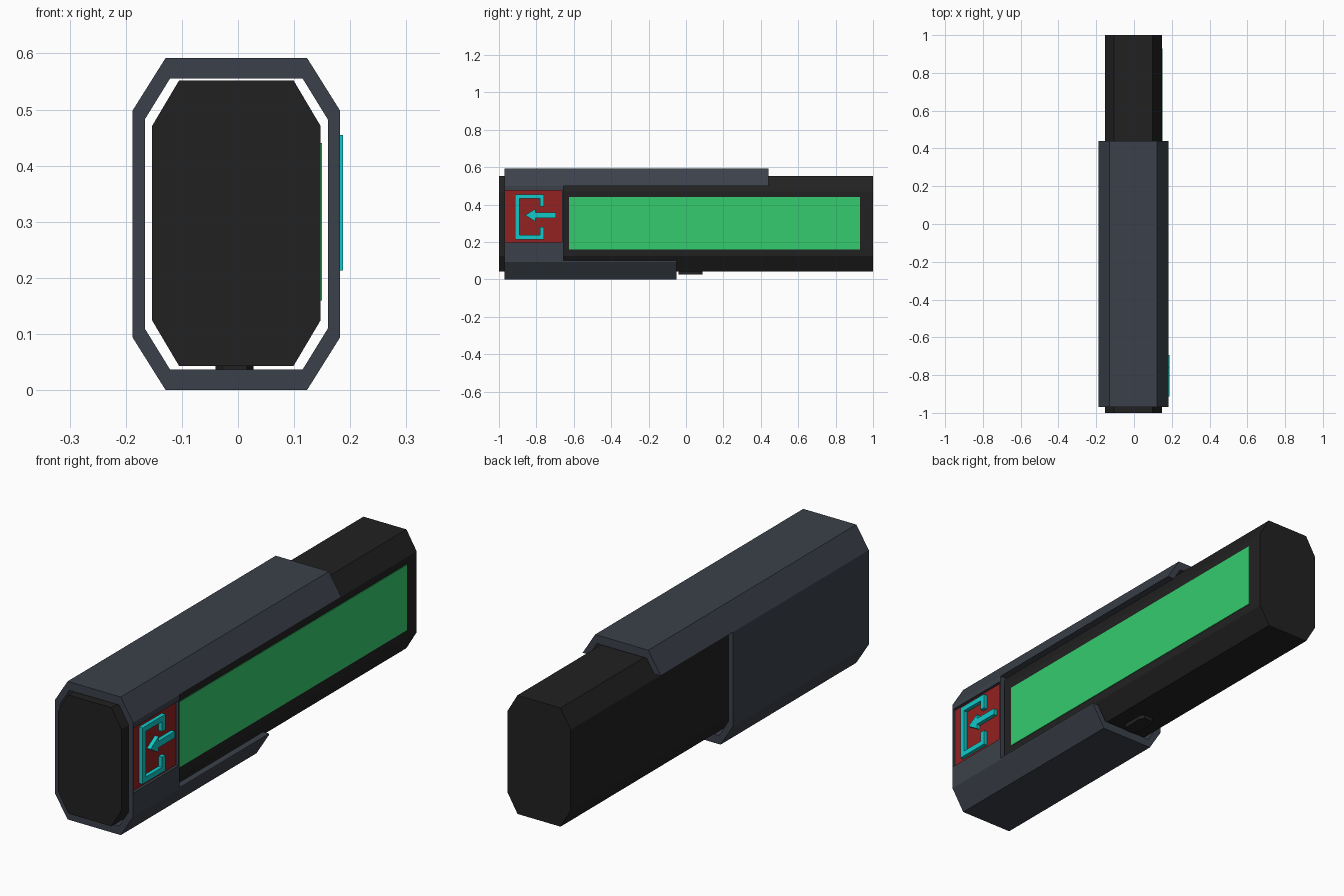
import bpy
import bmesh

default = bpy.data.objects.get("Cube")
if default:
    bpy.data.objects.remove(default, do_unlink=True)

CX = -0.003   # centre line of the body and sleeve


def material(name, rgb):
    m = bpy.data.materials.new(name)
    m.use_nodes = True
    m.diffuse_color = (*rgb, 1)
    m.node_tree.nodes["Principled BSDF"].inputs["Base Color"].default_value = (*rgb, 1)
    return m


BLACK = material("black plastic", (0.0155, 0.0155, 0.0155))
SLATE = material("slate metal", (0.044, 0.053, 0.07))
GREEN = material("green screen", (0.035, 0.6, 0.155))
RED = material("red plate", (0.29, 0.015, 0.015))
CYAN = material("cyan icon", (0.006, 0.58, 0.58))


def finish(name, bm, mat):
    bmesh.ops.recalc_face_normals(bm, faces=bm.faces[:])
    mesh = bpy.data.meshes.new(name)
    bm.to_mesh(mesh)
    bm.free()
    ob = bpy.data.objects.new(name, mesh)
    bpy.context.collection.objects.link(ob)
    if mat:
        mesh.materials.append(mat)
    return ob


def prism(name, points, depth, mat):
    """Closed outline of 3D points pushed along the depth vector."""
    bm = bmesh.new()
    face = bm.faces.new([bm.verts.new(p) for p in points])
    new = bmesh.ops.extrude_face_region(bm, geom=[face], use_keep_orig=True)["geom"]
    bmesh.ops.translate(bm, vec=depth,
                        verts=[v for v in new if isinstance(v, bmesh.types.BMVert)])
    return finish(name, bm, mat)


def box(name, x, y, z, mat=None):
    pts = [(x[0], y[0], z[0]), (x[0], y[1], z[0]), (x[0], y[1], z[1]), (x[0], y[0], z[1])]
    return prism(name, pts, (x[1] - x[0], 0, 0), mat)


def octagon(a, b, cut_a, cut_b):
    """Chamfered rectangle with half sizes a, b and chamfer sizes."""
    quarter = [(a, b - cut_b), (a - cut_a, b)]
    pts = quarter + [(-u, v) for u, v in reversed(quarter)]
    return pts + [(-u, -v) for u, v in pts]


# Inner body
section = octagon(0.15, 0.2545, 0.048, 0.081)
prism("body", [(CX + u, -1, 0.2975 + v) for u, v in section], (0, 2, 0), BLACK)

# Outer sleeve, an eight-sided tube
outer = octagon(0.185, 0.296, 0.059, 0.094)
inner = octagon(0.163, 0.2595, 0.045, 0.073)
bm = bmesh.new()
rings = [[bm.verts.new((CX + u, y, 0.296 + v)) for u, v in shape]
         for shape, y in ((outer, -0.97), (outer, 0.44), (inner, 0.44), (inner, -0.97))]
for r in range(4):
    p, q = rings[r], rings[(r + 1) % 4]
    for i in range(8):
        j = (i + 1) % 8
        bm.faces.new((p[i], p[j], q[j], q[i]))
sleeve = finish("sleeve", bm, SLATE)

# Openings in the sleeve: short lower half, screen window, icon pocket
cutters = [
    box("lower_cutter", (-0.4, 0.4), (-0.05, 0.6), (-0.1, 0.498)),
    box("window_cutter", (0.08, 0.4), (-0.655, 0.6), (0.1, 0.498)),
    box("pocket_cutter", (0.167, 0.4), (-0.967, -0.663), (0.196, 0.474)),
]
for cutter in cutters:
    cutter.hide_render = True
    cutter.hide_viewport = True
    mod = sleeve.modifiers.new(cutter.name, "BOOLEAN")
    mod.operation = "DIFFERENCE"
    mod.solver = "EXACT"
    mod.object = cutter

bpy.context.view_layer.update()
evaluated = sleeve.evaluated_get(bpy.context.evaluated_depsgraph_get())
cut_mesh = bpy.data.meshes.new_from_object(evaluated)
sleeve.modifiers.clear()
sleeve.data = cut_mesh
for cutter in cutters:
    bpy.data.objects.remove(cutter, do_unlink=True)

# Screen and icon plate
box("screen", (0.145, 0.15), (-0.625, 0.93), (0.16, 0.44), GREEN)
box("icon_plate", (0.165, 0.17), (-0.967, -0.663), (0.196, 0.474), RED)

# Raised icon: open bracket and arrow
MID, FRONT, BACK, HALF, T = 0.334, -0.913, -0.758, 0.121, 0.023
GAP = 0.055
bracket = [(BACK, GAP), (BACK, HALF), (FRONT, HALF), (FRONT, -HALF), (BACK, -HALF), (BACK, -GAP),
           (BACK - T, -GAP), (BACK - T, T - HALF), (FRONT + T, T - HALF),
           (FRONT + T, HALF - T), (BACK - T, HALF - T), (BACK - T, GAP)]
half_arrow = [(-0.805, 0.034), (-0.805, 0.014), (-0.694, 0.014)]
arrow = [(-0.86, 0)] + half_arrow + [(y, -z) for y, z in reversed(half_arrow)]
for name, shape, mid in (("icon_bracket", bracket, MID), ("icon_arrow", arrow, MID + 0.009)):
    prism(name, [(0.166, y, mid + z) for y, z in shape], (0.021, 0, 0), CYAN)

# Button under the body
prism("bottom_button", [(CX - 0.003 + u, 0.025 + v, 0.026) for u, v in octagon(0.034, 0.064, 0.012, 0.02)],
      (0, 0, 0.03), BLACK)
